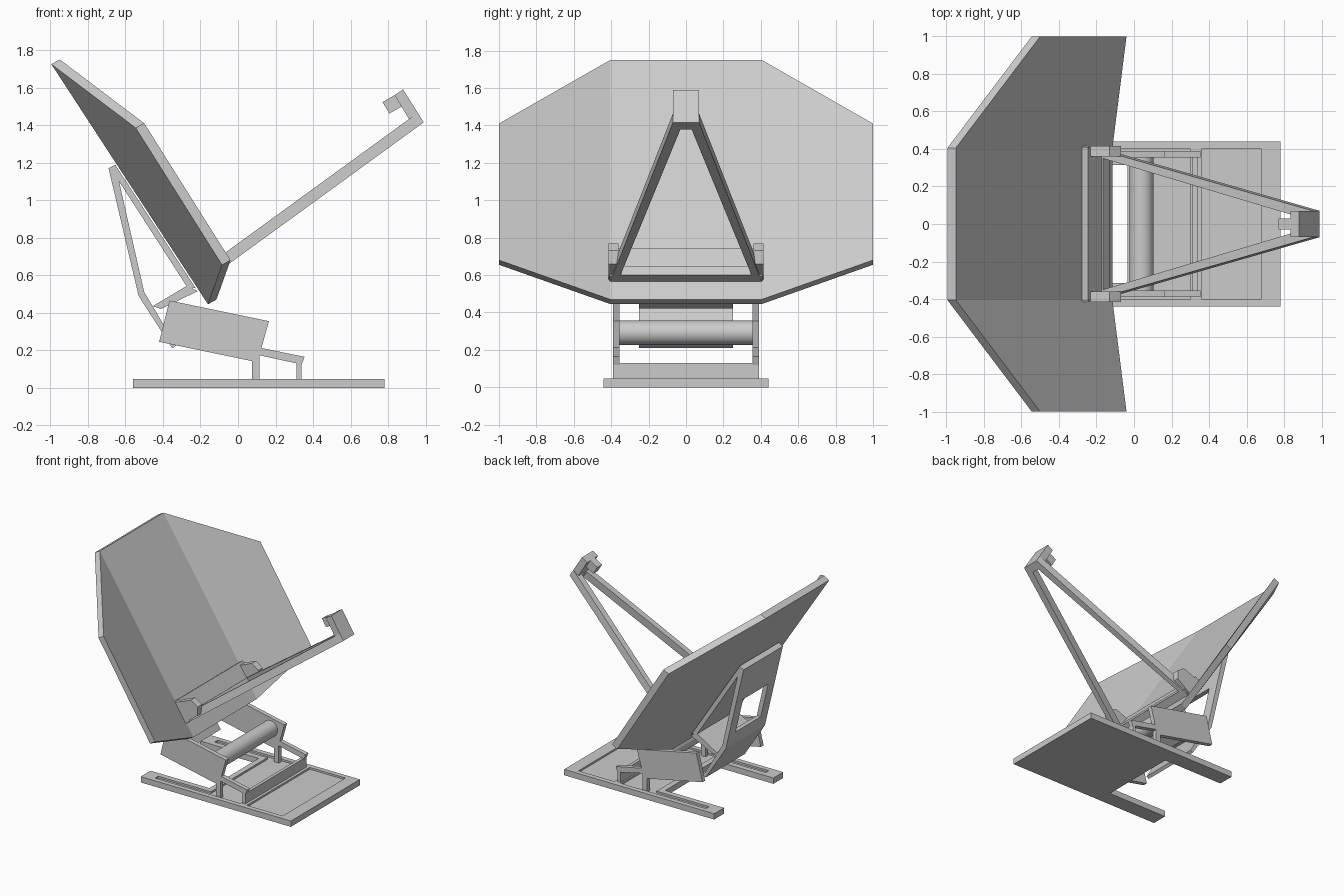
import bpy, bmesh
from mathutils import Vector

if "Cube" in bpy.data.objects:
    bpy.data.objects.remove(bpy.data.objects["Cube"])


def solid(name, polys, offset):
    """Extrude each flat polygon by an offset vector, giving one closed-piece object."""
    bm = bmesh.new()
    for pts in polys:
        f = bm.faces.new([bm.verts.new(p) for p in pts])
        r = bmesh.ops.extrude_face_region(bm, geom=[f])
        vs = [g for g in r['geom'] if isinstance(g, bmesh.types.BMVert)]
        bmesh.ops.translate(bm, verts=vs, vec=offset)
    return finish(name, bm)


def finish(name, bm):
    bmesh.ops.recalc_face_normals(bm, faces=bm.faces[:])
    me = bpy.data.meshes.new(name)
    bm.to_mesh(me)
    bm.free()
    ob = bpy.data.objects.new(name, me)
    bpy.context.collection.objects.link(ob)
    return ob


def side(name, y0, y1, *profiles):
    """Side (x, z) profiles extruded from y0 to y1."""
    return solid(name, [[(x, y0, z) for x, z in p] for p in profiles], (0, y1 - y0, 0))


def plan(name, z0, z1, *profiles):
    """Plan (x, y) profiles extruded from z0 to z1."""
    return solid(name, [[(x, y, z0) for x, y in p] for p in profiles], (0, 0, z1 - z0))


def mirror_y(half):
    return half + [(x, -y) for x, y in reversed(half)]


def cut(ob, cutter):
    m = ob.modifiers.new('cut', 'BOOLEAN')
    m.operation = 'DIFFERENCE'
    m.solver = 'EXACT'
    m.object = cutter
    cutter.hide_render = True
    cutter.hide_set(True)


# U-shaped base with shallow recesses in its top
base = plan('base', 0, .047, mirror_y([(.78, .44), (-.56, .44), (-.56, .315), (-.035, .315)]))
cut(base, plan('base_recess_cutter', .032, .08,
               mirror_y([(.30, .40), (-.46, .40), (-.46, .36), (.01, .36)]),
               mirror_y([(.68, .40), (.36, .40)])))

# Dish: centre panel and two forward-folded wings with thickness
front = [(-.50, 1, 1.41), (-.95, .405, 1.75), (-.95, -.405, 1.75), (-.50, -1, 1.41),
         (-.04, -1, .68), (-.115, -.405, .47), (-.115, .405, .47), (-.04, 1, .68)]
shift = Vector((-.045, 0, -.025))
bm = bmesh.new()
f = [bm.verts.new(p) for p in front]
b = [bm.verts.new(Vector(p) + shift) for p in front]
for q in ((1, 2, 5, 6), (0, 1, 6, 7), (2, 3, 4, 5)):
    bm.faces.new([f[i] for i in q])
    bm.faces.new([b[i] for i in reversed(q)])
for i in range(8):
    j = (i + 1) % 8
    bm.faces.new((f[i], b[i], b[j], f[j]))
finish('dish', bm)

# Triangular feed arm frame lying in one sloped plane
org, along = Vector((-.20, 0, .55)), Vector((1.19, 0, .865)).normalized()
up = Vector((-along.z, 0, along.x)) * .06
outer = [(0, .41), (1.471, .07), (1.471, -.07), (0, -.41)]
inner = [(.085, .35), (1.41, .03), (1.41, -.03), (.085, -.35)]
bm = bmesh.new()
rings = [[bm.verts.new(org + along * u + Vector((0, y, 0)) + up * k) for u, y in r]
         for k in (0, 1) for r in (outer, inner)]
for p, q in ((0, 1), (1, 3), (3, 2), (2, 0)):
    for i in range(4):
        j = (i + 1) % 4
        bm.faces.new((rings[p][i], rings[p][j], rings[q][j], rings[q][i]))
finish('feed_arm_frame', bm)

# Mounting strip on the dish, with end lugs where the arms begin
side('arm_mount_strip', -.41, .41, [(-.285, .715), (-.245, .745), (-.14, .595), (-.19, .56)])
for s in (-1, 1):
    side('arm_lug', s * .36, s * .415, [(-.275, .71), (-.13, .77), (-.07, .73), (-.07, .66), (-.19, .57)])

# Feed head: upright block and horn
side('feed_block', -.07, .07, [(.99, 1.415), (.88, 1.59), (.835, 1.56), (.94, 1.385)])
side('feed_horn', -.03, .03, [(.835, 1.56), (.77, 1.523), (.807, 1.462), (.873, 1.50)])

# Rear bracket: windowed back wall, lower wall, link and plate against the dish
wall = side('bracket_back_wall', -.25, .25, [(-.652, 1.19), (-.69, 1.17), (-.53, .49), (-.50, .51), (-.634, 1.10)])
cut(wall, side('bracket_window_cutter', -.16, .16, [(-.8, .60), (-.4, .60), (-.4, .88), (-.8, .88)]))
side('bracket_frame', -.25, .25,
     [(-.50, .51), (-.53, .49), (-.35, .21), (-.33, .225), (-.455, .435)],
     [(-.455, .435), (-.41, .42), (-.215, .515), (-.27, .545)],
     [(-.652, 1.185), (-.634, 1.10), (-.27, .535), (-.225, .53)])

# Side arms, each with a leg and a rear strut
arm = [(-.365, .465), (.165, .355), (.125, .212), (.355, .165), (.338, .12), (.338, .03), (.312, .03),
       (.312, .13), (.115, .173), (.115, .03), (.075, .03), (.075, .142), (-.42, .245)]
for s in (-1, 1):
    side('side_arm', s * .355, s * .39, arm)

# Low cross plate between the struts
side('cross_plate', -.36, .36, [(.312, .03), (.338, .03), (.338, .13), (.312, .13)])

# Roller between the side arms
bpy.ops.mesh.primitive_cylinder_add(vertices=32, radius=.065, depth=.72, location=(.04, 0, .292),
                                    rotation=(1.5707963, 0, 0))
roller = bpy.context.object
roller.name = 'roller'
bpy.ops.object.shade_smooth_by_angle()
